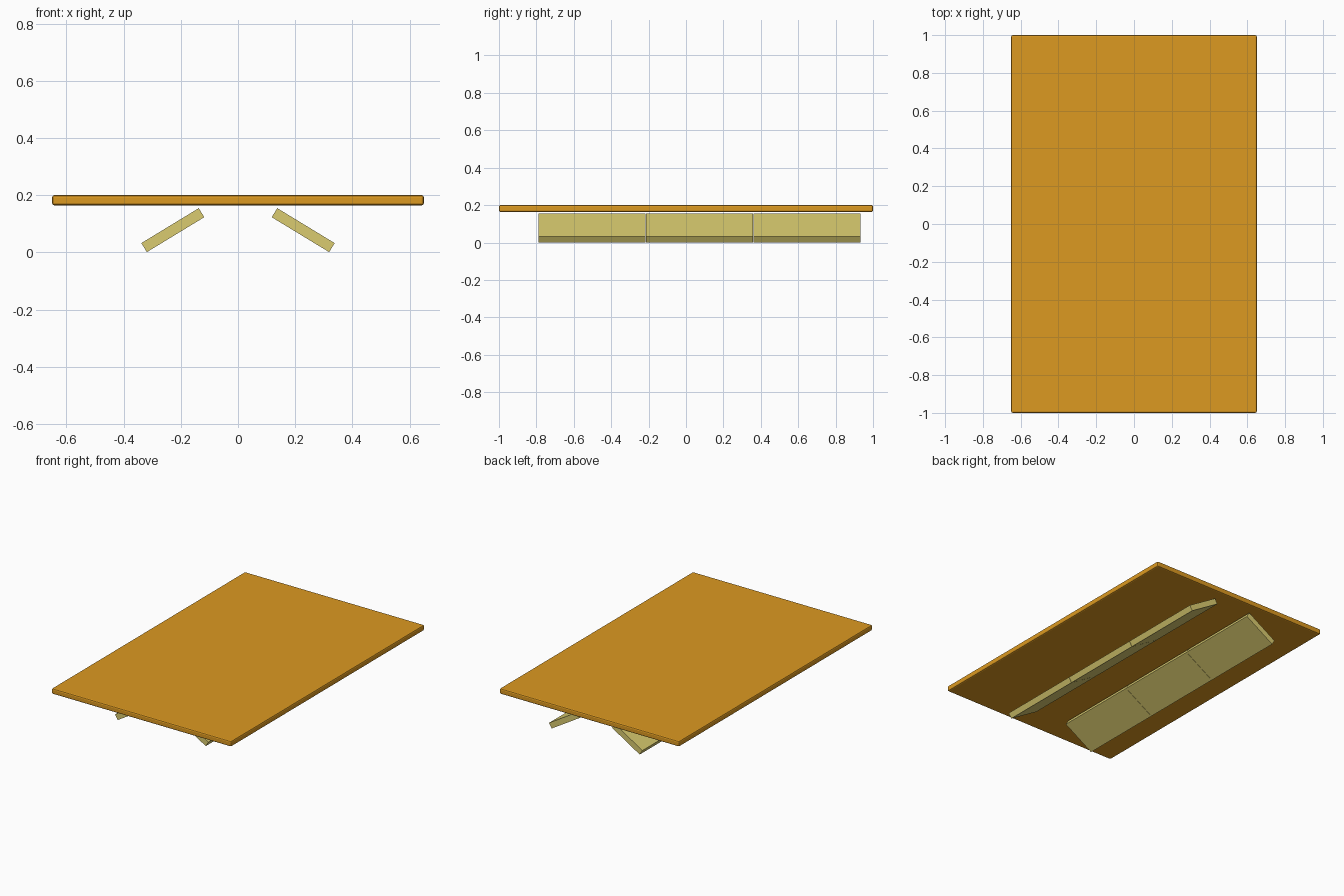
import bpy, math

if "Cube" in bpy.data.objects:
    bpy.data.objects.remove(bpy.data.objects["Cube"])


def material(name, color):
    m = bpy.data.materials.new(name)
    m.diffuse_color = color
    m.use_nodes = True
    m.node_tree.nodes["Principled BSDF"].inputs["Base Color"].default_value = m.diffuse_color
    return m


ORANGE = material("orange_wood", (0.72, 0.32, 0.015, 1))
PALE = material("pale_wood", (0.70, 0.60, 0.16, 1))


def box(name, size, loc, mat, tilt=0.0, bevel=0.0):
    bpy.ops.mesh.primitive_cube_add(size=1, location=loc, rotation=(0, tilt, 0))
    o = bpy.context.object
    o.name = name
    o.scale = size
    bpy.ops.object.transform_apply(location=False, rotation=False, scale=True)
    o.data.materials.append(mat)
    if bevel:
        b = o.modifiers.new("bevel", 'BEVEL')
        b.width = bevel
        b.segments = 2
    return o


# Flat top panel with softened edges
box("top_panel", (1.3, 2.0, 0.036), (0, 0, 0.182), ORANGE, bevel=0.008)

# Two rows of three slanted boards, splayed outward under the panel
STEP, START = 0.575, -0.79
for side, label in ((1, "right"), (-1, "left")):
    for i in range(3):
        y = START + STEP * (i + 0.5)
        box(f"{label}_slanted_board_{i + 1}", (0.235, STEP - 0.002, 0.037),
            (side * 0.228, y, 0.0775), PALE, tilt=side * math.radians(31.3))
